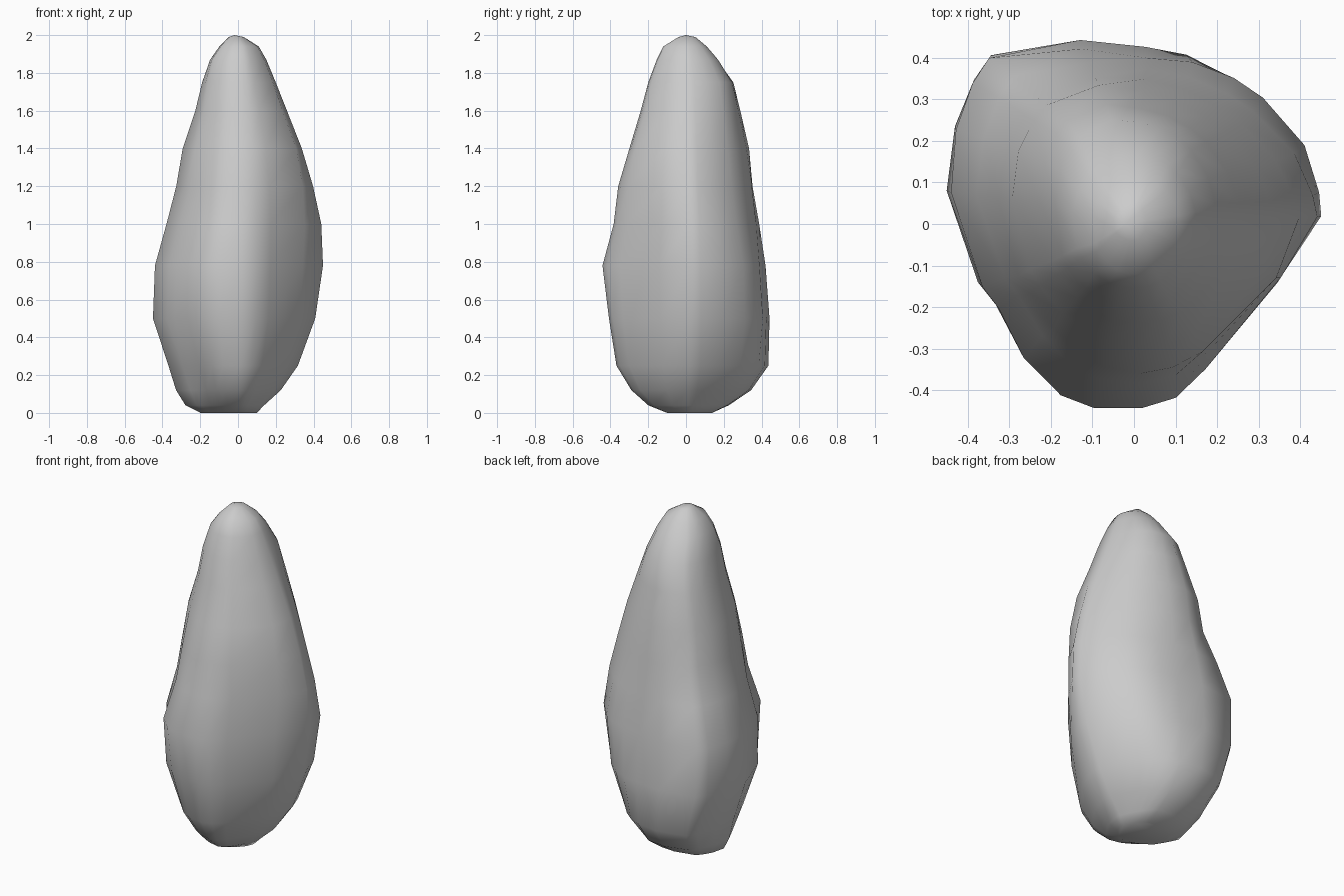
import bpy, bmesh, math

# Widest outline of the rock seen from above
OUTLINE = [(0.45, 0.02), (0.445, 0.08), (0.41, 0.2), (0.31, 0.32), (0.24, 0.37), (0.14, 0.41),
           (0.03, 0.42), (-0.13, 0.445), (-0.36, 0.425), (-0.40, 0.36), (-0.44, 0.24),
           (-0.45, 0.08), (-0.37, -0.15), (-0.33, -0.2), (-0.27, -0.32), (-0.18, -0.41),
           (-0.1, -0.44), (0.02, -0.44), (0.10, -0.415), (0.17, -0.345), (0.34, -0.14)]

# Height, left, right, front, back reach, roundness and diagonal squeeze of each level
LEVELS = [(0.0, 0.20, 0.10, 0.10, 0.14, 0.5, 0.1),
          (0.04, 0.28, 0.14, 0.20, 0.23, 0.5, 0.15),
          (0.12, 0.33, 0.23, 0.29, 0.35, 0.45, 0.17),
          (0.25, 0.37, 0.32, 0.37, 0.44, 0.3, 0.1),
          (0.50, 0.452, 0.41, 0.41, 0.445, 0.25, 0.03),
          (0.78, 0.44, 0.45, 0.445, 0.42, 0.05, 0),
          (1.0, 0.38, 0.443, 0.385, 0.39, 0.25, 0.05),
          (1.2, 0.33, 0.40, 0.36, 0.36, 0.6, 0.07),
          (1.4, 0.285, 0.34, 0.30, 0.325, 0.9, 0.06),
          (1.6, 0.22, 0.26, 0.24, 0.28, 0.9, 0.03),
          (1.75, 0.185, 0.20, 0.20, 0.245, 1, 0),
          (1.87, 0.15, 0.15, 0.155, 0.17, 1, 0),
          (1.94, 0.10, 0.11, 0.12, 0.11, 1, 0),
          (1.99, 0.05, 0.03, 0.04, 0.05, 1, 0)]


def ring(bm, z, left, right, front, back, roundness, squeeze):
    verts = []
    for px, py in OUTLINE:
        u, v = px / 0.45, py / 0.443
        k = 1 + roundness * (1 / math.hypot(u, v) - 1)
        # pull in the back-right and front-left sides
        diagonal = 2 * u * v / (u * u + v * v)
        k *= 1 - squeeze * max(0, diagonal)
        # the back-left ridge stays prominent up to the shoulder
        if 1.3 < z < 1.8 and u < 0 < v:
            k *= 1 - 0.12 * diagonal
        u, v = u * k, v * k
        verts.append(bm.verts.new((u * (right if u > 0 else left),
                                   v * (back if v > 0 else front), z)))
    return verts


# Rock body lofted through the levels
bm = bmesh.new()
rings = [ring(bm, *level) for level in LEVELS]
n = len(OUTLINE)
for a, b in zip(rings, rings[1:]):
    for i in range(n):
        j = (i + 1) % n
        bm.faces.new((a[i], a[j], b[j], b[i]))

# Flat base and pointed tip
bm.faces.new(rings[0][::-1])
tip = bm.verts.new((-0.02, 0.0, 2.0))
for i in range(n):
    bm.faces.new((rings[-1][i], rings[-1][(i + 1) % n], tip))

bmesh.ops.recalc_face_normals(bm, faces=bm.faces)
for f in bm.faces:
    f.smooth = True
mesh = bpy.data.meshes.new("rock")
bm.to_mesh(mesh)
bm.free()
rock = bpy.data.objects.new("rock", mesh)
bpy.context.collection.objects.link(rock)
